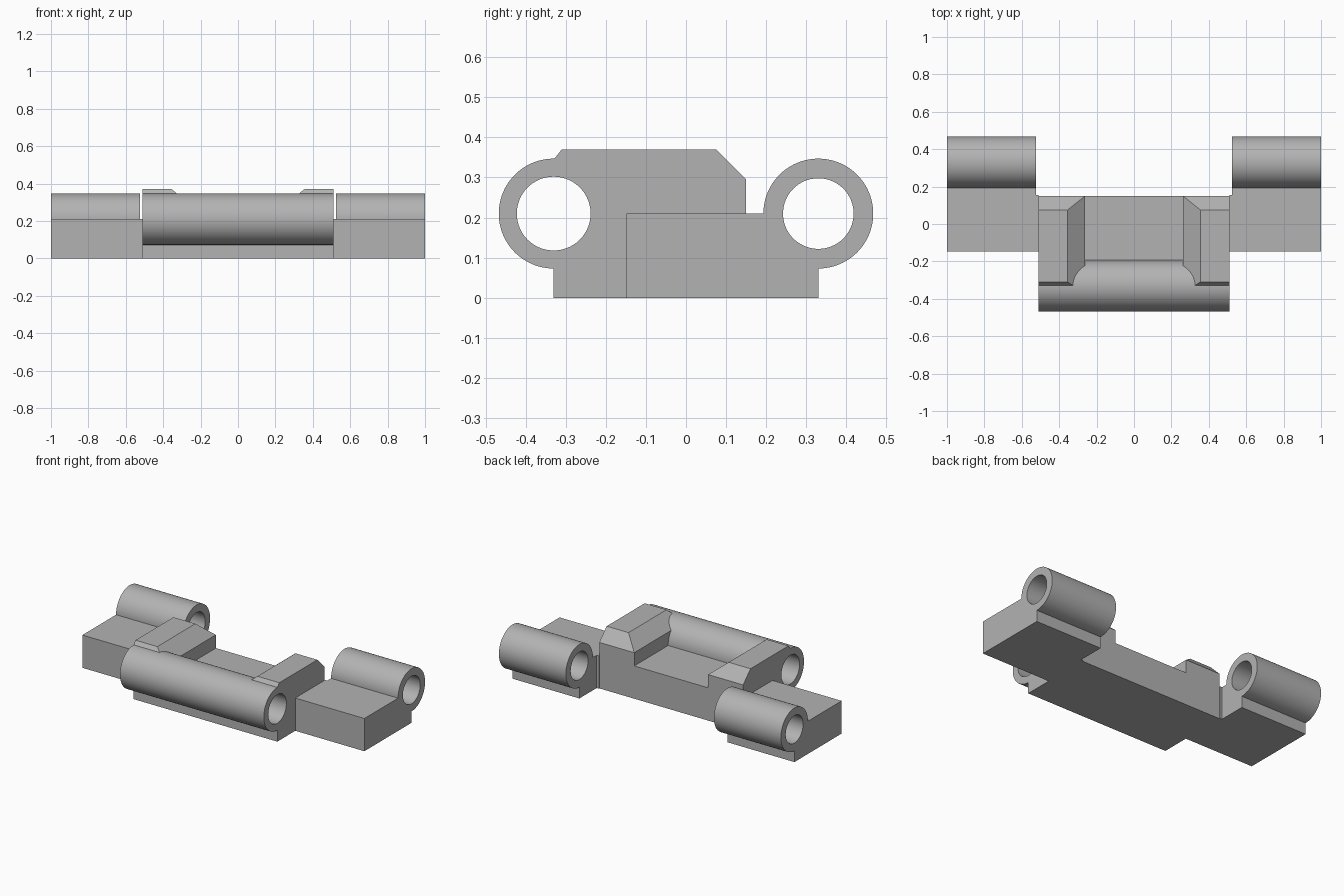
import bpy, bmesh
from mathutils import Vector

cube = bpy.data.objects.get("Cube")
if cube:
    bpy.data.objects.remove(cube, do_unlink=True)

grey = bpy.data.materials.new("plain_grey")
grey.use_nodes = True
grey.diffuse_color = (0.45, 0.45, 0.45, 1)
grey.node_tree.nodes["Principled BSDF"].inputs["Base Color"].default_value = (0.45, 0.45, 0.45, 1)

AXIS_Z = 0.21      # height of both pin axes and of the flat deck
PIN_Y = 0.33       # distance of the pin axes from the centre
BARREL_R = 0.137


def prism(name, points, x0, x1, bevel_plane=None):
    """Extrude a (y, z) outline along x, optionally slicing off one side."""
    bm = bmesh.new()
    face = bm.faces.new([bm.verts.new((x0, y, z)) for y, z in points])
    out = bmesh.ops.extrude_face_region(bm, geom=[face])
    moved = [v for v in out["geom"] if isinstance(v, bmesh.types.BMVert)]
    bmesh.ops.translate(bm, verts=moved, vec=(x1 - x0, 0, 0))
    if bevel_plane:
        co, no = bevel_plane
        cut = bmesh.ops.bisect_plane(bm, geom=bm.verts[:] + bm.edges[:] + bm.faces[:],
                                     plane_co=co, plane_no=no, clear_outer=True)
        edges = [e for e in cut["geom_cut"] if isinstance(e, bmesh.types.BMEdge)]
        bmesh.ops.contextual_create(bm, geom=edges)
    bmesh.ops.recalc_face_normals(bm, faces=bm.faces[:])
    mesh = bpy.data.meshes.new(name)
    bm.to_mesh(mesh)
    bm.free()
    mesh.materials.append(grey)
    obj = bpy.data.objects.new(name, mesh)
    bpy.context.collection.objects.link(obj)
    return obj


def box(name, x0, x1, y0, y1, z1=AXIS_Z):
    return prism(name, [(y0, 0), (y1, 0), (y1, z1), (y0, z1)], x0, x1)


def rod(name, x0, x1, y, radius):
    bpy.ops.mesh.primitive_cylinder_add(vertices=96, radius=radius, depth=x1 - x0,
                                        location=((x0 + x1) / 2, y, AXIS_Z),
                                        rotation=(0, 1.5707963, 0))
    obj = bpy.context.object
    obj.name = name
    obj.data.materials.append(grey)
    return obj


def combine(base, others, operation):
    """Apply a boolean for each helper and remove it afterwards."""
    bpy.ops.object.select_all(action="DESELECT")
    bpy.context.view_layer.objects.active = base
    base.select_set(True)
    for other in others:
        other.hide_render = True
        mod = base.modifiers.new("join", "BOOLEAN")
        mod.operation = operation
        mod.solver = "EXACT"
        mod.object = other
        bpy.ops.object.modifier_apply(modifier=mod.name)
        bpy.data.objects.remove(other, do_unlink=True)


def finish(obj):
    bpy.ops.object.select_all(action="DESELECT")
    bpy.context.view_layer.objects.active = obj
    obj.select_set(True)
    bpy.ops.object.shade_smooth_by_angle(angle=0.5)


# Central block with the long front barrel and two chamfered ridges
body = box("centre_block", -0.51, 0.51, -PIN_Y, 0.15)
parts = [rod("front_barrel", -0.51, 0.51, -PIN_Y, BARREL_R)]
ridge = [(-0.33, 0.1), (-0.33, 0.345), (-0.31, 0.37), (0.075, 0.37), (0.15, 0.295), (0.15, 0.1)]
for side in (-1, 1):
    slope = (Vector((side * 0.355, 0, 0.37)), Vector((-side * 0.075, 0, 0.093)))
    parts.append(prism("ridge", ridge, side * 0.262, side * 0.51, slope))
combine(body, parts, "UNION")
combine(body, [rod("front_bore", -0.6, 0.6, -PIN_Y, 0.092)], "DIFFERENCE")
finish(body)

# Side arms, each carrying a rear barrel
for name, side in (("left_arm", 1), ("right_arm", -1)):
    def span(a, b):
        return sorted((side * a, side * b))
    arm = box(name, *span(0.525, 1), -0.148, PIN_Y)
    # Cut the rear of the deck back to the underside of the barrel
    combine(arm, [rod("rear_barrel", *span(0.525, 1), PIN_Y, BARREL_R)], "UNION")
    combine(arm, [rod("rear_bore", *span(0.4, 1.1), PIN_Y, 0.088)], "DIFFERENCE")
    finish(arm)
    # Narrow neck between the arm and the central block
    box(name + "_neck", *span(0.51, 0.525), -0.148, 0.155)
